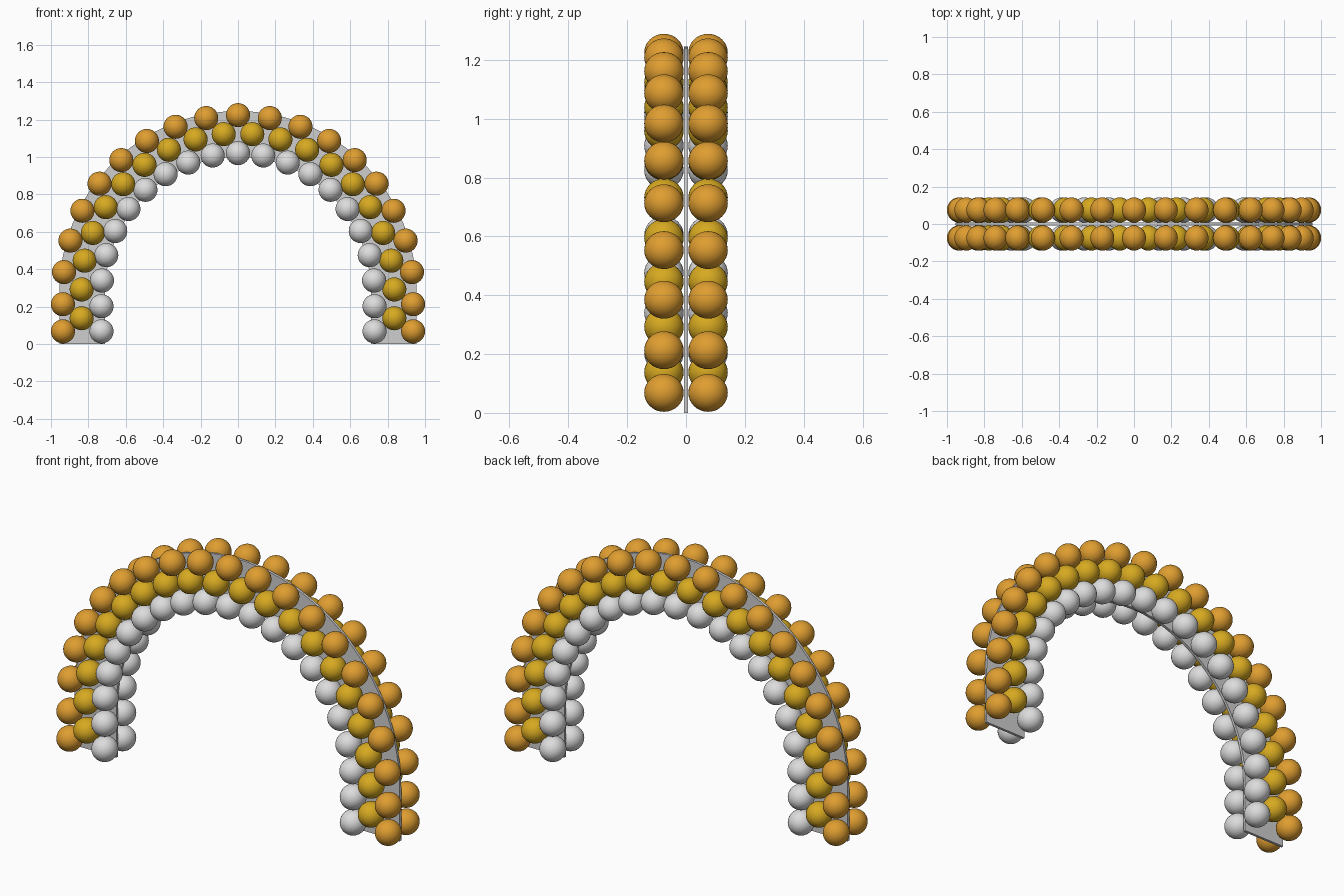
import bpy, bmesh, math

if "Cube" in bpy.data.objects:
    bpy.data.objects.remove(bpy.data.objects["Cube"])

SPRING_Z = 0.28          # height where the arch turns into straight legs
BALL_Y = 0.075


def material(name, rgb):
    m = bpy.data.materials.new(name)
    m.diffuse_color = (*rgb, 1.0)
    m.use_nodes = True
    m.node_tree.nodes["Principled BSDF"].inputs["Base Color"].default_value = m.diffuse_color
    return m


orange = material("orange", (0.74, 0.34, 0.03))
gold = material("gold", (0.68, 0.40, 0.015))
white = material("white", (0.72, 0.72, 0.72))
grey = material("panel grey", (0.62, 0.62, 0.62))


def add_object(name, bm, mat):
    mesh = bpy.data.meshes.new(name)
    bm.to_mesh(mesh)
    bm.free()
    mesh.materials.append(mat)
    obj = bpy.data.objects.new(name, mesh)
    bpy.context.collection.objects.link(obj)
    return obj


def arch_point(a, b, s):
    """Point at distance s from the crown, along the arc then down the leg."""
    r = (a + b) / 2
    quarter = r * math.pi / 2
    if s < quarter:
        return a * math.sin(s / r), SPRING_Z + b * math.cos(s / r)
    return a, max(0.068, SPRING_Z - (s - quarter))


# Flat arch-shaped backing panel
def arch_outline(a, b):
    n = 48
    arc = [(a * math.cos(math.pi * i / n), SPRING_Z + b * math.sin(math.pi * i / n))
           for i in range(n + 1)]
    return [(a, 0.0)] + arc + [(-a, 0.0)]


bm = bmesh.new()
half = 0.007
rings = []
for outer, inner in zip(arch_outline(0.955, 0.966), arch_outline(0.71, 0.721)):
    rings.append([bm.verts.new((x, y, z)) for (x, z), y in
                  ((outer, -half), (outer, half), (inner, half), (inner, -half))])
for p, q in zip(rings, rings[1:]):
    for k in range(4):
        bm.faces.new((p[k], p[(k + 1) % 4], q[(k + 1) % 4], q[k]))
bm.faces.new(rings[0])
bm.faces.new(rings[-1])
bmesh.ops.recalc_face_normals(bm, faces=bm.faces)
add_object("arch_panel", bm, grey)


# Rows of balloons on both faces of the panel
def balloon_row(name, mat, a, b, start, step, count):
    bm = bmesh.new()
    for i in range(count):
        x, z = arch_point(a, b, start + i * step)
        for sx in ((1, -1) if x > 0.001 else (1,)):
            for sy in (-1, 1):
                ball = bmesh.ops.create_uvsphere(bm, u_segments=32, v_segments=16, radius=1.0)
                bmesh.ops.scale(bm, vec=(0.0643, 0.067, 0.0643), verts=ball["verts"])
                bmesh.ops.translate(bm, vec=(sx * x, sy * BALL_Y, z), verts=ball["verts"])
    for f in bm.faces:
        f.smooth = True
    add_object(name, bm, mat)


balloon_row("outer_balloons", orange, 0.936, 0.944, 0.0, 0.1715, 11)
balloon_row("middle_balloons", gold, 0.836, 0.846, 0.077, 0.154, 10)
balloon_row("inner_balloons", white, 0.730, 0.741, 0.0, 0.137, 11)
